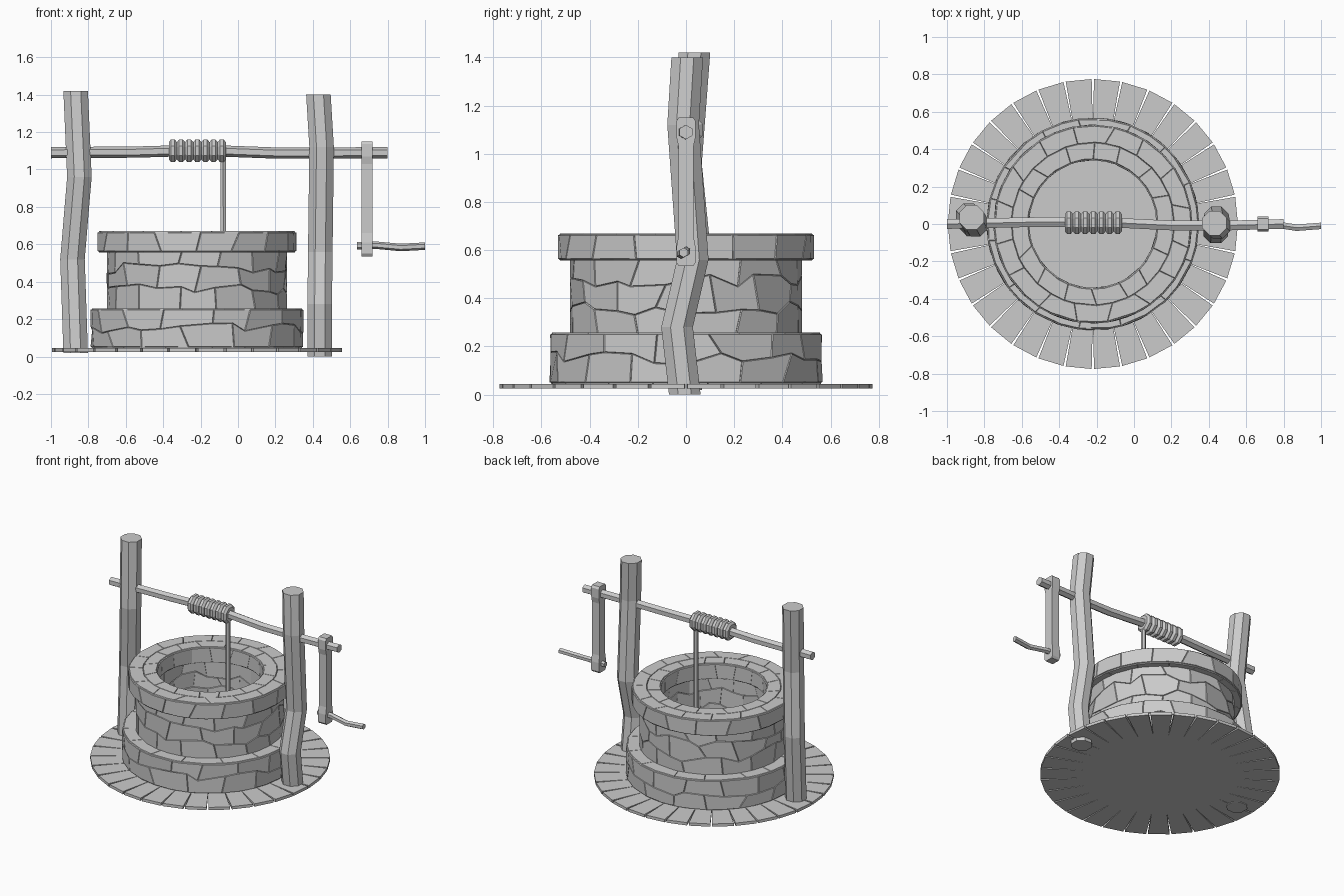
import bpy, bmesh, random
from math import sin, cos, pi, tau
from mathutils import Vector

if "Cube" in bpy.data.objects:
    bpy.data.objects.remove(bpy.data.objects["Cube"])

random.seed(4)
CX = -0.22  # centre of the well


def finish(name, bm):
    bmesh.ops.recalc_face_normals(bm, faces=bm.faces)
    me = bpy.data.meshes.new(name)
    bm.to_mesh(me)
    bm.free()
    ob = bpy.data.objects.new(name, me)
    bpy.context.collection.objects.link(ob)
    return ob


def tube(name, pts, radii, sides=8, axis='z'):
    """Faceted bar through pts, sections square to the given axis."""
    bm = bmesh.new()
    if not isinstance(radii, (list, tuple)):
        radii = [radii] * len(pts)
    loops = []
    for p, r in zip(pts, radii):
        loop = []
        for k in range(sides):
            a = tau * (k + 0.5) / sides
            c, s = r * cos(a), r * sin(a)
            off = (c, s, 0) if axis == 'z' else (0, c, s)
            loop.append(bm.verts.new(Vector(p) + Vector(off)))
        loops.append(loop)
    for a, b in zip(loops, loops[1:]):
        for k in range(sides):
            j = (k + 1) % sides
            bm.faces.new((a[k], a[j], b[j], b[k]))
    bm.faces.new(loops[0])
    bm.faces.new(loops[-1])
    return finish(name, bm)


def stone_ring(name, profile, n, jz=0.0, gap=0.003, depth=0.006):
    """Closed ring of irregular stones; profile is a closed (r, z) loop."""
    bm = bmesh.new()
    zs = [p[1] for p in profile]
    lo, hi = min(zs), max(zs)
    m, cols = len(profile), 2 * n
    rows = []
    for r, z in profile:
        row = []
        for k in range(cols):
            a = tau * (k + random.uniform(-0.28, 0.28)) / cols
            zz = z + (random.uniform(-jz, jz) if lo < z < hi else 0)
            row.append(bm.verts.new((CX + r * cos(a), r * sin(a), zz)))
        rows.append(row)
    for j in range(m):
        a, b = rows[j], rows[(j + 1) % m]
        for i in range(n):
            k = [(2 * i + j % 2 + d) % cols for d in range(3)]
            bm.faces.new([a[q] for q in k] + [b[q] for q in reversed(k)])
    bmesh.ops.recalc_face_normals(bm, faces=bm.faces)
    bmesh.ops.inset_individual(bm, faces=bm.faces[:], thickness=gap, depth=depth)
    return finish(name, bm)


# Paved disc with radial slots
bm = bmesh.new()
outline, N = [], 32
for i in range(N):
    a = tau * i / N
    for r, d in ((0.775, -0.008), (0.50, 0), (0.775, 0.008)):
        outline.append(bm.verts.new((CX + r * cos(a + d), r * sin(a + d), 0.025)))
face = bm.faces.new(outline)
ext = bmesh.ops.extrude_face_region(bm, geom=[face], use_keep_orig=True)
for v in ext['geom']:
    if isinstance(v, bmesh.types.BMVert):
        v.co.z = 0.045
finish("paving", bm)

# Stonework: base course, wall and coping
stone_ring("base_course", [(0.563, 0.05), (0.563, 0.15), (0.563, 0.252),
                           (0.365, 0.252), (0.365, 0.15), (0.365, 0.05)], 15, 0.03)
stone_ring("well_wall", [(0.476, 0.25), (0.476, 0.36), (0.476, 0.47), (0.476, 0.57),
                         (0.365, 0.57), (0.365, 0.47), (0.365, 0.36), (0.365, 0.25)],
           14, 0.03)
stone_ring("coping", [(0.526, 0.562), (0.526, 0.664), (0.435, 0.664),
                      (0.347, 0.664), (0.347, 0.562), (0.435, 0.562)], 16)

# Crooked posts
tube("left_post", [(-0.868, 0.0, 0.02), (-0.885, 0.045, 0.52),
                   (-0.848, 0.0, 0.96), (-0.868, 0.035, 1.42)], 0.071)
tube("right_post", [(0.437, -0.005, 0.0), (0.437, -0.037, 0.28), (0.44, 0.028, 0.56),
                    (0.447, -0.012, 1.12), (0.43, 0.005, 1.40)], 0.071)

# Axle
tube("axle", [(-1.0, 0.0, 1.09), (-0.55, 0.01, 1.093), (-0.2, 0.012, 1.103),
              (0.2, -0.008, 1.088), (0.5, -0.008, 1.088), (0.80, 0.0, 1.09)],
     0.03, 6, 'x')

# Rope coil
w, count = 0.0436, 7
for i in range(count):
    x = -0.37 + w * i
    prof = [(0.0, 0.05), (0.012, 0.066), (0.031, 0.066), (w, 0.05)]
    tube(f"rope_coil_{i + 1}", [(x + d, 0.007, 1.10) for d, _ in prof],
         [r for _, r in prof], 8, 'x')

# Hanging rope
tube("rope", [(-0.078, 0, 0.08), (-0.078, 0, 0.6), (-0.08, 0, 1.07), (-0.092, 0, 1.10)],
     0.017, 6)

# Crank arm: widened ends, extruded across x
bm = bmesh.new()
half = [(0.03, 0.535), (0.04, 0.55), (0.04, 0.61), (0.031, 0.66),
        (0.031, 1.03), (0.04, 1.07), (0.04, 1.135), (0.03, 1.15)]
shape = half + [(-y, z) for y, z in reversed(half)]
a = [bm.verts.new((0.66, y, z)) for y, z in shape]
b = [bm.verts.new((0.72, y, z)) for y, z in shape]
bm.faces.new(a)
bm.faces.new(b)
for k in range(len(a)):
    j = (k + 1) % len(a)
    bm.faces.new((a[k], a[j], b[j], b[k]))
finish("crank_arm", bm)

# Crank handle
tube("crank_handle", [(0.635, 0.0, 0.592), (0.74, 0.0, 0.595), (0.87, -0.02, 0.583),
                      (1.0, -0.01, 0.59)], 0.02, 6, 'x')
